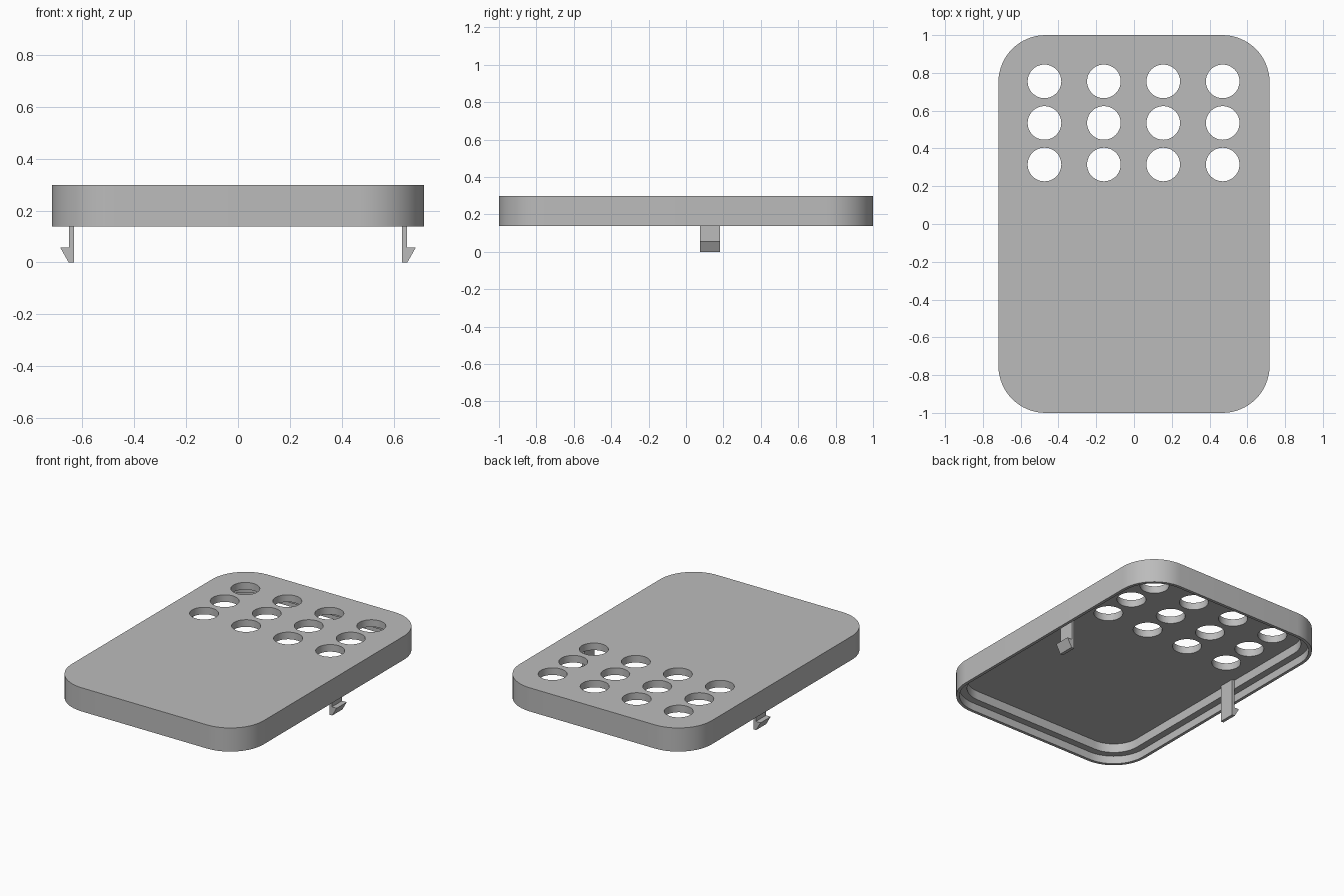
import bpy
import bmesh
from math import cos, sin, pi, radians
from mathutils import Matrix

cube = bpy.data.objects.get("Cube")
if cube:
    bpy.data.objects.remove(cube, do_unlink=True)

HALF_X, HALF_Y, CORNER = 0.718, 1.0, 0.25
FLOOR, TOP, RIM = 0.25, 0.298, 0.138

grey = bpy.data.materials.new("plain grey")
grey.use_nodes = True
grey.diffuse_color = (0.5, 0.5, 0.5, 1)
grey.node_tree.nodes["Principled BSDF"].inputs["Base Color"].default_value = (0.5, 0.5, 0.5, 1)


def make_object(name, bm):
    bmesh.ops.recalc_face_normals(bm, faces=bm.faces)
    mesh = bpy.data.meshes.new(name)
    bm.to_mesh(mesh)
    bm.free()
    mesh.materials.append(grey)
    obj = bpy.data.objects.new(name, mesh)
    bpy.context.collection.objects.link(obj)
    return obj


def rounded_ring(bm, inset, z, steps=16):
    """Loop of vertices around a rounded rectangle, moved in by inset."""
    r = CORNER - inset
    ring = []
    for quarter, (sx, sy) in enumerate([(1, 1), (-1, 1), (-1, -1), (1, -1)]):
        for i in range(steps + 1):
            a = (quarter + i / steps) * pi / 2
            ring.append(bm.verts.new((sx * (HALF_X - CORNER) + r * cos(a),
                                      sy * (HALF_Y - CORNER) + r * sin(a), z)))
    return ring


# Cover: hollow tray with a stepped rim underneath
bm = bmesh.new()
profile = [(0, TOP), (0, RIM), (0.02, RIM), (0.02, 0.19), (0.067, 0.19), (0.067, FLOOR)]
rings = [rounded_ring(bm, inset, z) for inset, z in profile]
for a, b in zip(rings, rings[1:]):
    for i in range(len(a)):
        j = (i + 1) % len(a)
        bm.faces.new((a[i], a[j], b[j], b[i]))
bm.faces.new(rings[0])
bm.faces.new(rings[-1])
cover = make_object("cover", bm)

# Grid of round holes through the top
bm = bmesh.new()
for col in range(4):
    for row in range(3):
        spot = Matrix.Translation((-0.474 + col * 0.3145, 0.315 + row * 0.22, TOP))
        bmesh.ops.create_cone(bm, cap_ends=True, segments=48, radius1=0.089,
                              radius2=0.089, depth=0.2, matrix=spot)
cutter = make_object("hole_cutter", bm)
cutter.hide_render = True
cut = cover.modifiers.new("holes", 'BOOLEAN')
cut.operation = 'DIFFERENCE'
cut.solver = 'EXACT'
cut.object = cutter
bpy.context.view_layer.objects.active = cover
bpy.ops.object.modifier_apply(modifier=cut.name)
bpy.data.objects.remove(cutter, do_unlink=True)

bpy.ops.object.select_all(action='DESELECT')
cover.select_set(True)
bpy.ops.object.shade_smooth_by_angle(angle=radians(30))

# Snap hooks: a barbed profile extruded along y, one on each side
hook = [(0.632, 0), (0.653, 0), (0.686, 0.058), (0.651, 0.058), (0.651, FLOOR), (0.632, FLOOR)]
for name, side in (("left_hook", 1), ("right_hook", -1)):
    bm = bmesh.new()
    face = bm.faces.new([bm.verts.new((side * x, 0.075, z)) for x, z in hook])
    grown = bmesh.ops.extrude_face_region(bm, geom=[face])["geom"]
    bmesh.ops.translate(bm, vec=(0, 0.108, 0),
                        verts=[v for v in grown if isinstance(v, bmesh.types.BMVert)])
    make_object(name, bm)
